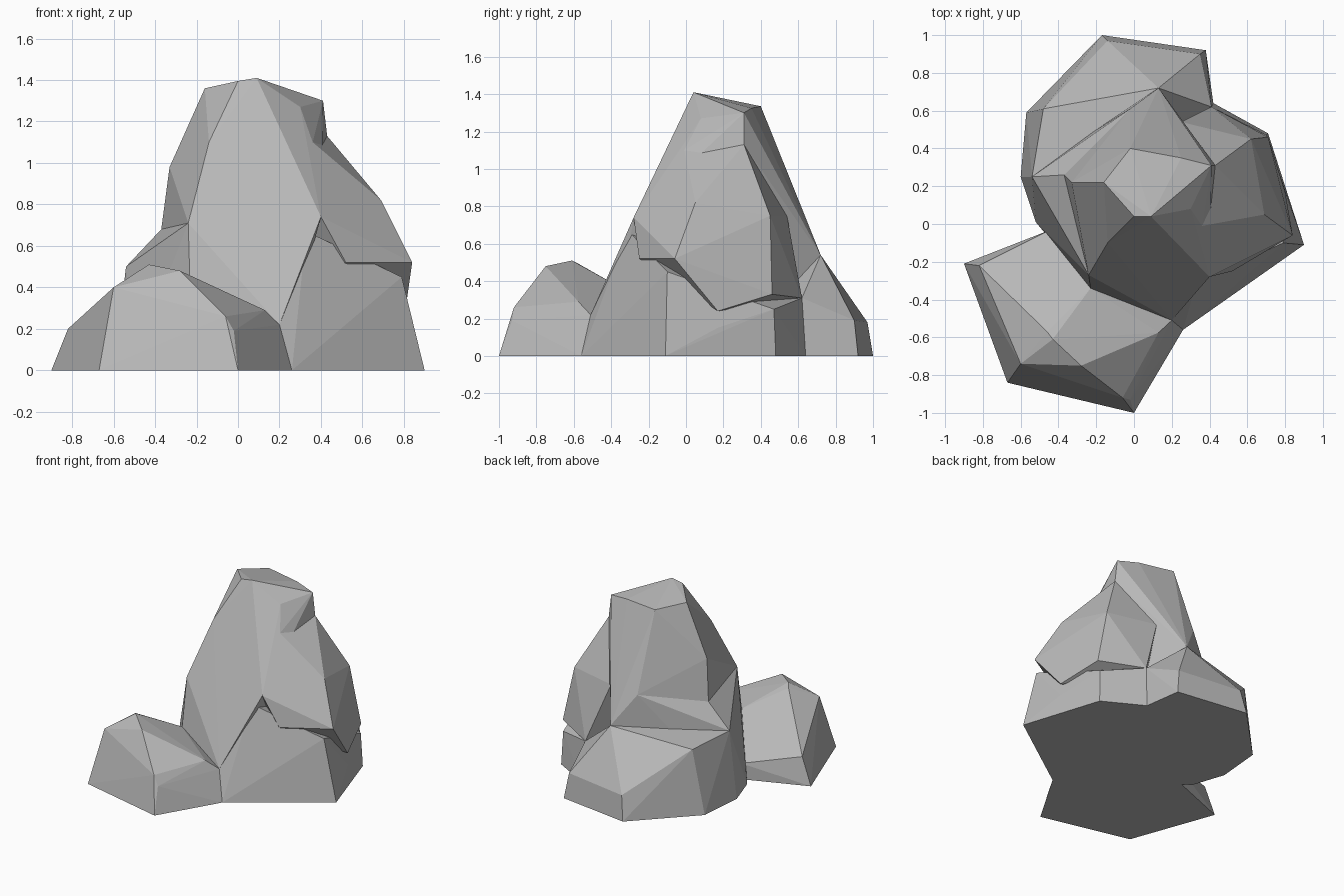
import bpy
import bmesh
import math

default_cube = bpy.data.objects.get("Cube")
if default_cube:
    bpy.data.objects.remove(default_cube, do_unlink=True)

# One stone colour
stone = bpy.data.materials.new("warm_grey_stone")
stone.use_nodes = True
stone_colour = (0.48, 0.48, 0.48, 1.0)
stone.diffuse_color = stone_colour
stone.node_tree.nodes["Principled BSDF"].inputs["Base Color"].default_value = stone_colour


def chunk(name, points):
    """Build one faceted convex chunk of rock around its corner points."""
    bm = bmesh.new()
    for point in points:
        bm.verts.new(point)
    bmesh.ops.convex_hull(bm, input=bm.verts[:])
    loose = [v for v in bm.verts if not v.link_faces]
    bmesh.ops.delete(bm, geom=loose, context='VERTS')
    bmesh.ops.recalc_face_normals(bm, faces=bm.faces[:])
    mesh = bpy.data.meshes.new(name)
    bm.to_mesh(mesh)
    bm.free()
    mesh.materials.append(stone)
    obj = bpy.data.objects.new(name, mesh)
    bpy.context.scene.collection.objects.link(obj)
    return obj


def on_ground(*corners):
    """Place plan corners on the ground."""
    return [(x, y, 0) for x, y in corners]


# Corners shared by neighbouring chunks
front_notch = (.2, -.51, .22)
front_toe = (.26, -.56, 0)
front_left_knee = (.33, -.31, .67)
front_left_shoulder = (.4, -.28, .74)
front_right_shoulder = (-.24, -.27, .71)
front_right_foot = (-.23, -.34, .36)
left_neck_front = (.36, -.01, 1.1)
left_neck_back = (.43, .31, 1.13)
right_waist = (-.37, .26, .68)
right_ledge = (-.54, .25, .5)
back_waist = (-.02, .61, .77)
back_left_waist = (.25, .54, .75)
back_saddle = (.13, .72, .54)
back_left_step = (.41, .62, .31)
back_left_toe = (.42, .64, 0)
right_toe = (-.6, .25, 0)
right_front_toe = (-.52, .01, 0)

# Slanted crown of the peak
crown = [
    (-.16, .22, 1.36), (0, .04, 1.395), (.09, .04, 1.41), (.3, .08, 1.27),
    (.41, .31, 1.3), (.25, .35, 1.325), (-.02, .4, 1.335),
]

# Tall central peak
peak = chunk("rock_formation", crown + [
    (-.14, -.1, 1.1), (.12, -.07, 1.13), (-.04, .47, 1.02), (-.33, .22, .98),
    left_neck_front, left_neck_back, right_waist, back_waist, back_left_waist,
    back_saddle, front_left_shoulder, front_left_knee, front_right_shoulder,
    front_right_foot, front_notch,
] + on_ground((-.2, -.25), (.2, -.4), (.2, .5), (-.3, .2)))

# Overhanging bulge on the left
left_bulge = chunk("left_bulge", [
    left_neck_front, left_neck_back, front_left_shoulder, back_left_waist,
    back_left_step, (.69, .05, .82), (.62, .45, .75), (.84, -.06, .52),
    (.52, -.25, .52), (.8, .17, .24), (.71, .46, .33), (.1, .2, .3),
])

# Sloping skirt below the bulge
left_skirt = chunk("left_skirt", [
    front_toe, front_notch, front_left_knee, back_left_step, back_left_toe,
    (.45, -.24, .45), (.79, -.1, .45), (.8, .17, .15), (.7, .47, .25),
] + on_ground((.9, -.11), (.71, .48), (-.1, -.3), (-.1, .2)))

# Flank filling the foot of the peak on the right
right_flank = chunk("right_flank", [
    right_ledge, right_waist, front_right_shoulder, front_right_foot,
    back_saddle, back_waist, right_toe, right_front_toe,
] + on_ground((.2, .2), (-.2, -.25)))

# Low shoulder at the back
back_shoulder = chunk("back_shoulder", [
    right_toe, right_front_toe, right_ledge, back_saddle, back_left_step,
    back_left_toe, (.35, .9, .19), (-.14, .97, .18), (-.48, .61, .48),
] + on_ground((.38, .92), (-.17, 1), (-.57, .59), (.1, .1)))

# Small boulder at the front
front_boulder = chunk("front_boulder", [
    front_toe, front_notch, front_right_foot, (-.44, -.03, .12),
    (-.82, -.22, .2), (-.6, -.74, .4), (-.28, -.75, .48), (-.43, -.61, .51),
    (-.46, -.57, .49), (-.02, -.93, .19), (-.06, -.92, .26), (.13, -.575, .29),
] + on_ground((-.9, -.21), (-.67, -.84), (0, -1), (-.44, -.03)))

# Fuse the chunks into one solid rock
pieces = [left_bulge, left_skirt, right_flank, back_shoulder, front_boulder]
for piece in pieces:
    fuse = peak.modifiers.new("fuse_" + piece.name, 'BOOLEAN')
    fuse.operation = 'UNION'
    fuse.solver = 'EXACT'
    fuse.object = piece
bpy.context.view_layer.update()
graph = bpy.context.evaluated_depsgraph_get()
fused = bpy.data.meshes.new_from_object(peak.evaluated_get(graph))
peak.modifiers.clear()
peak.data = fused
for piece in pieces:
    bpy.data.objects.remove(piece, do_unlink=True)

# Clean the seams and keep the facets flat
bm = bmesh.new()
bm.from_mesh(fused)
bmesh.ops.remove_doubles(bm, verts=bm.verts[:], dist=.002)
bmesh.ops.dissolve_limit(bm, angle_limit=math.radians(1), verts=bm.verts[:], edges=bm.edges[:])
for face in bm.faces:
    face.smooth = False
    face.material_index = 0
bm.to_mesh(fused)
bm.free()
